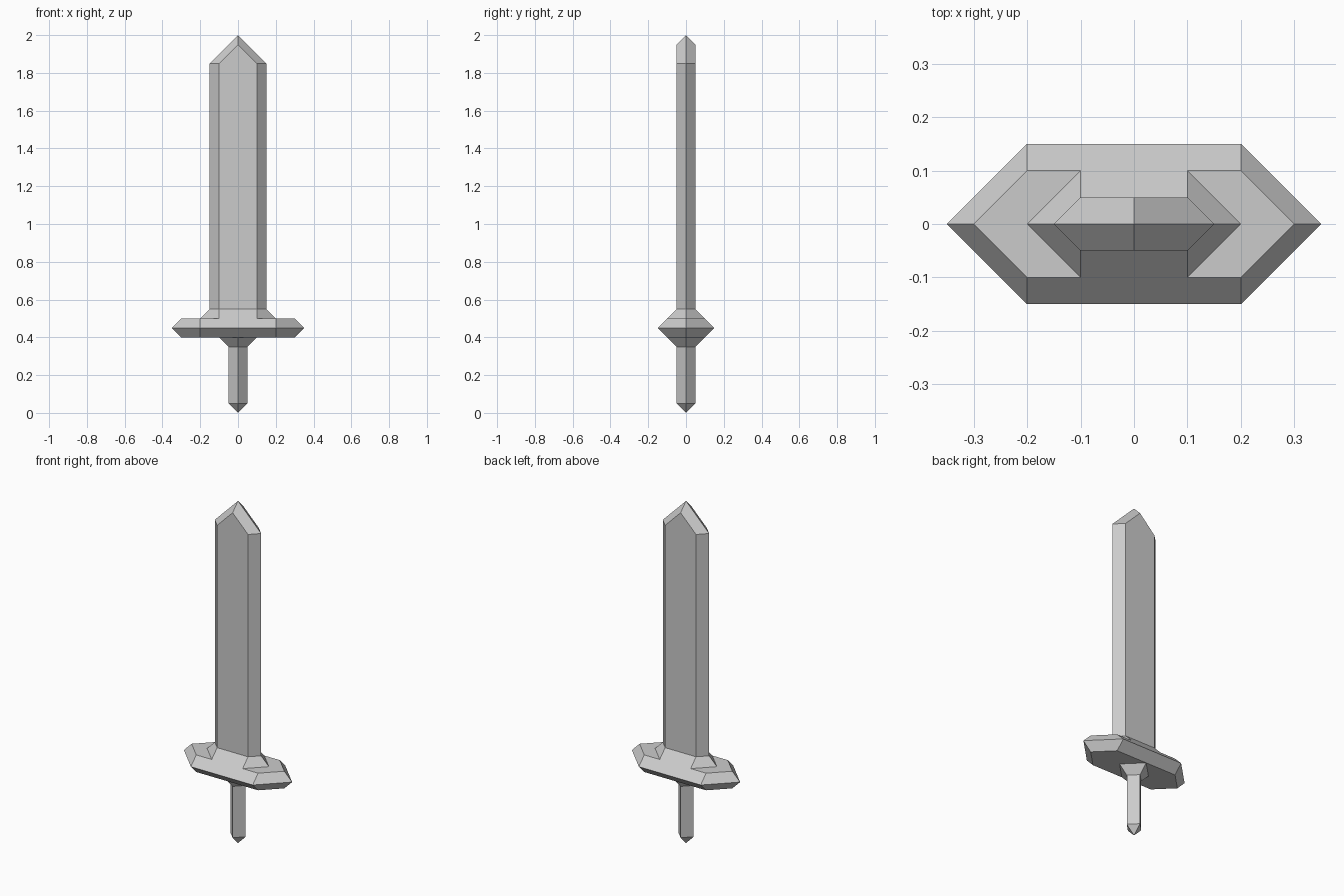
import bpy
import bmesh
from math import radians

if "Cube" in bpy.data.objects:
    bpy.data.objects.remove(bpy.data.objects["Cube"])


def hexagon(tip, shoulder, depth, z):
    """Elongated hexagon ring with points on the x axis."""
    return [(tip, 0, z), (shoulder, depth, z), (-shoulder, depth, z),
            (-tip, 0, z), (-shoulder, -depth, z), (shoulder, -depth, z)]


def diamond(r, z):
    return [(r, 0, z), (0, r, z), (-r, 0, z), (0, -r, z)]


def convex_part(name, points, capped=False):
    """Faceted solid around the points; uncapped parts lose hidden flat ends."""
    bm = bmesh.new()
    for p in points:
        bm.verts.new(p)
    bmesh.ops.convex_hull(bm, input=bm.verts[:])
    bmesh.ops.dissolve_limit(bm, angle_limit=radians(1),
                             verts=bm.verts[:], edges=bm.edges[:])
    bmesh.ops.recalc_face_normals(bm, faces=bm.faces[:])
    if not capped:
        bm.normal_update()
        ends = [f for f in bm.faces if abs(f.normal.z) > 0.99]
        bmesh.ops.delete(bm, geom=ends, context='FACES')
    mesh = bpy.data.meshes.new(name)
    bm.to_mesh(mesh)
    bm.free()
    obj = bpy.data.objects.new(name, mesh)
    bpy.context.collection.objects.link(obj)
    return obj


# Blade with bevelled edges and a pointed roof-like tip
convex_part("blade", hexagon(0.15, 0.1, 0.05, 0.55) + hexagon(0.15, 0.1, 0.05, 1.85)
            + [(0, -0.05, 1.95), (0, 0.05, 1.95), (0, 0, 2.0)])

# Flared collar joining blade to guard
convex_part("blade_collar", hexagon(0.15, 0.1, 0.05, 0.55) + hexagon(0.2, 0.1, 0.1, 0.5))

# Cross guard, bevelled above and below its widest ring
convex_part("guard", hexagon(0.3, 0.2, 0.1, 0.4) + hexagon(0.35, 0.2, 0.15, 0.45)
            + hexagon(0.3, 0.2, 0.1, 0.5), capped=True)

# Flared collar joining grip to guard
convex_part("grip_collar", diamond(0.1, 0.4) + diamond(0.05, 0.35))

# Square grip with a pointed end
convex_part("grip", diamond(0.05, 0.35) + diamond(0.05, 0.05) + [(0, 0, 0)])
